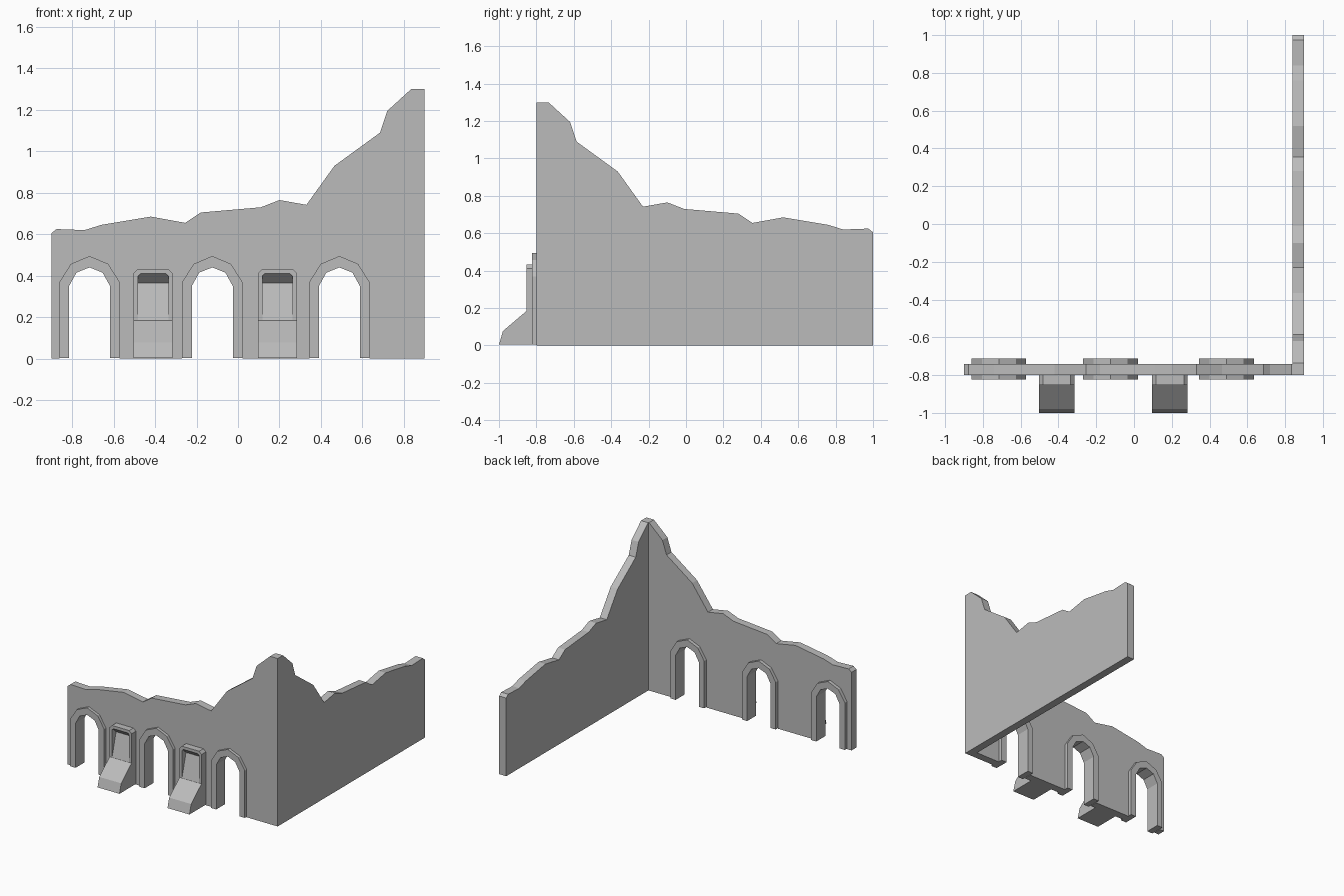
import bpy
import bmesh

cube = bpy.data.objects.get("Cube")
if cube:
    bpy.data.objects.remove(cube, do_unlink=True)

stone = bpy.data.materials.new("grey stone")
stone.use_nodes = True
GREY = (0.5, 0.5, 0.5, 1)
stone.diffuse_color = GREY
stone.node_tree.nodes["Principled BSDF"].inputs["Base Color"].default_value = GREY


def finish(name, bm):
    bmesh.ops.recalc_face_normals(bm, faces=bm.faces[:])
    mesh = bpy.data.meshes.new(name)
    bm.to_mesh(mesh)
    bm.free()
    mesh.materials.append(stone)
    obj = bpy.data.objects.new(name, mesh)
    bpy.context.collection.objects.link(obj)
    return obj


def prism(points, lo, hi, place):
    """Extrude a 2D outline from lo to hi; place maps (a, b, depth) to xyz."""
    bm = bmesh.new()
    ends = [[bm.verts.new(place(a, b, d)) for a, b in points] for d in (lo, hi)]
    bm.faces.new(ends[0])
    bm.faces.new(ends[1][::-1])
    n = len(points)
    for i in range(n):
        j = (i + 1) % n
        bm.faces.new((ends[0][i], ends[0][j], ends[1][j], ends[1][i]))
    return bm


def chamfer_top(bm, above, width):
    """Chamfer the two highest side edges that run front to back."""
    edges = []
    for e in bm.edges:
        p, q = (v.co for v in e.verts)
        if min(p.z, q.z) > above and abs(p.x - q.x) < 1e-5:
            edges.append(e)
    bmesh.ops.bevel(bm, geom=edges, offset=width, segments=1, affect='EDGES')


def cut(obj, cutter):
    """Subtract the cutter and discard it."""
    cutter.hide_render = True
    mod = obj.modifiers.new("cut", 'BOOLEAN')
    mod.operation = 'DIFFERENCE'
    mod.solver = 'EXACT'
    mod.object = cutter
    bpy.context.view_layer.update()
    graph = bpy.context.evaluated_depsgraph_get()
    mesh = bpy.data.meshes.new_from_object(obj.evaluated_get(graph))
    obj.modifiers.clear()
    obj.data = mesh
    bpy.data.objects.remove(cutter, do_unlink=True)


def front_plane(a, b, d):
    return (a, d, b)


def side_plane(a, b, d):
    return (d, a, b)


# Broken wall: one ragged skyline, mirrored around the corner
SKYLINE = [(-0.9, 0.605), (-0.875, 0.625), (-0.74, 0.62), (-0.66, 0.645),
           (-0.42, 0.685), (-0.255, 0.655), (-0.18, 0.705), (0.11, 0.73),
           (0.2, 0.765), (0.33, 0.742), (0.465, 0.93), (0.685, 1.09),
           (0.72, 1.195), (0.835, 1.3)]
OUT, INN = -0.8, -0.74
columns = [((x, OUT), (x, INN), z) for x, z in SKYLINE]
columns.append(((0.9, OUT), (0.84, INN), 1.3))
columns += [((0.9, 0.1 - x), (0.84, 0.1 - x), z) for x, z in reversed(SKYLINE)]
bm = bmesh.new()
rings = []
for o, i, z in columns:
    rings.append([bm.verts.new(c) for c in ((*o, 0), (*o, z), (*i, z), (*i, 0))])
for r, s in zip(rings, rings[1:]):
    for k in range(4):
        m = (k + 1) % 4
        bm.faces.new((r[k], r[m], s[m], s[k]))
bm.faces.new(rings[0])
bm.faces.new(rings[-1][::-1])
wall = finish("ruined_wall", bm)


# Arched openings with raised surrounds on both wall faces
def arch(center, half, spring, shoulder, shoulder_z, apex, base):
    right = [(half, base), (half, spring), (shoulder, shoulder_z)]
    left = [(-x, z) for x, z in reversed(right)]
    return [(center + x, z) for x, z in right + [(0, apex)] + left]


for label, cx in (("right", -0.716), ("middle", -0.124), ("left", 0.489)):
    outer = (cx, 0.145, 0.37, 0.09, 0.457, 0.495)
    inner = (cx, 0.099, 0.35, 0.063, 0.415, 0.44)
    cut(wall, finish("arch_cutter",
                     prism(arch(*outer, -0.1), -0.9, -0.6, front_plane)))
    outline = arch(*outer, 0.004) + arch(*inner, 0.004)[::-1]
    finish(label + "_arch_surround", prism(outline, -0.823, -0.713, front_plane))

# Sloping chutes with a recessed, leaning back panel
BODY = [(-0.8, 0.004), (-1, 0.004), (-0.979, 0.077), (-0.852, 0.185),
        (-0.852, 0.432), (-0.8, 0.432)]
RECESS = [(-0.9, 0.187), (-0.852, 0.187), (-0.803, 0.365),
          (-0.852, 0.41), (-0.9, 0.41)]
for label, cx in (("right", -0.409), ("left", 0.19)):
    body = prism(BODY, cx - 0.094, cx + 0.094, side_plane)
    chamfer_top(body, 0.42, 0.02)
    chute = finish(label + "_chute", body)
    hollow = prism(RECESS, cx - 0.073, cx + 0.073, side_plane)
    chamfer_top(hollow, 0.4, 0.012)
    cut(chute, finish("recess_cutter", hollow))
